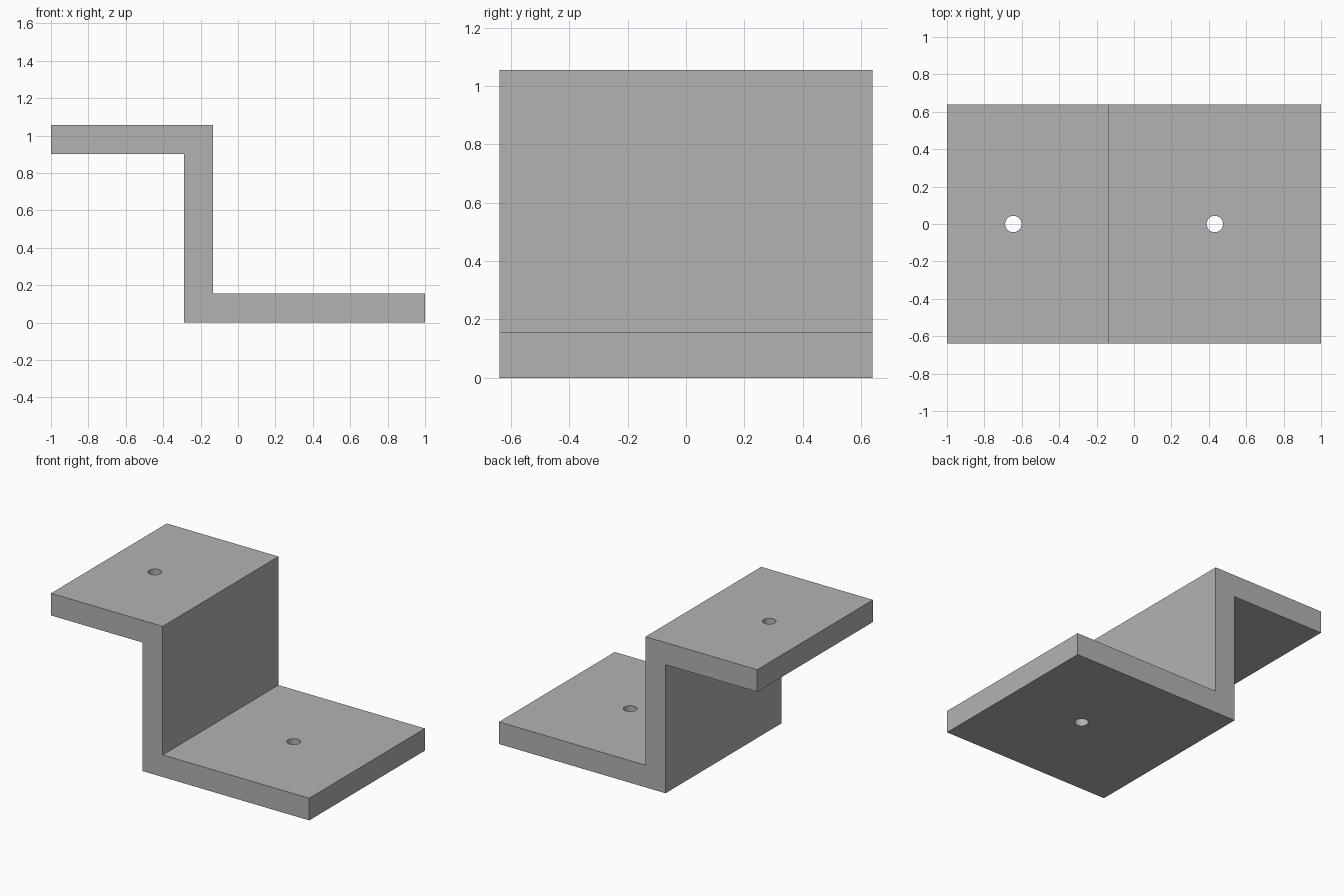
import bpy
import bmesh
from mathutils import Vector

cube = bpy.data.objects.get("Cube")
if cube:
    bpy.data.objects.remove(cube, do_unlink=True)

THICK, HEIGHT, DEPTH = 0.155, 1.055, 1.28
WALL_RIGHT = -0.135
WALL_LEFT = WALL_RIGHT - THICK
HOLE_RADIUS = 0.044

# Plain grey material
grey = bpy.data.materials.new("plain_grey")
grey.use_nodes = True
grey.diffuse_color = (0.45, 0.45, 0.45, 1)
grey.node_tree.nodes["Principled BSDF"].inputs["Base Color"].default_value = grey.diffuse_color

# Z-shaped bracket: profile extruded along the depth
profile = [(-1, HEIGHT - THICK), (WALL_LEFT, HEIGHT - THICK), (WALL_LEFT, 0), (1, 0),
           (1, THICK), (WALL_RIGHT, THICK), (WALL_RIGHT, HEIGHT), (-1, HEIGHT)]
bm = bmesh.new()
face = bm.faces.new([bm.verts.new((x, -DEPTH / 2, z)) for x, z in profile])
extruded = bmesh.ops.extrude_face_region(bm, geom=[face])["geom"]
bmesh.ops.translate(bm, vec=Vector((0, DEPTH, 0)),
                    verts=[v for v in extruded if isinstance(v, bmesh.types.BMVert)])
bmesh.ops.recalc_face_normals(bm, faces=bm.faces)
mesh = bpy.data.meshes.new("z_bracket")
bm.to_mesh(mesh)
bm.free()
mesh.materials.append(grey)
bracket = bpy.data.objects.new("z_bracket", mesh)
bpy.context.collection.objects.link(bracket)


# Round screw hole through one flange
def drill_hole(name, x, z):
    bpy.ops.mesh.primitive_cylinder_add(vertices=32, radius=HOLE_RADIUS,
                                        depth=THICK * 2, location=(x, 0, z))
    cutter = bpy.context.object
    cutter.name = name
    cutter.hide_render = True
    cutter.data.materials.append(grey)
    cut = bracket.modifiers.new(name, "BOOLEAN")
    cut.operation = "DIFFERENCE"
    cut.solver = "EXACT"
    cut.object = cutter
    bpy.ops.object.select_all(action="DESELECT")
    bracket.select_set(True)
    bpy.context.view_layer.objects.active = bracket
    bpy.ops.object.modifier_apply(modifier=cut.name)
    bpy.data.objects.remove(cutter, do_unlink=True)


drill_hole("upper_hole", -0.645, HEIGHT - THICK / 2)
drill_hole("lower_hole", 0.432, THICK / 2)

# Smooth hole walls, sharp bracket edges
bpy.ops.object.shade_smooth_by_angle()
